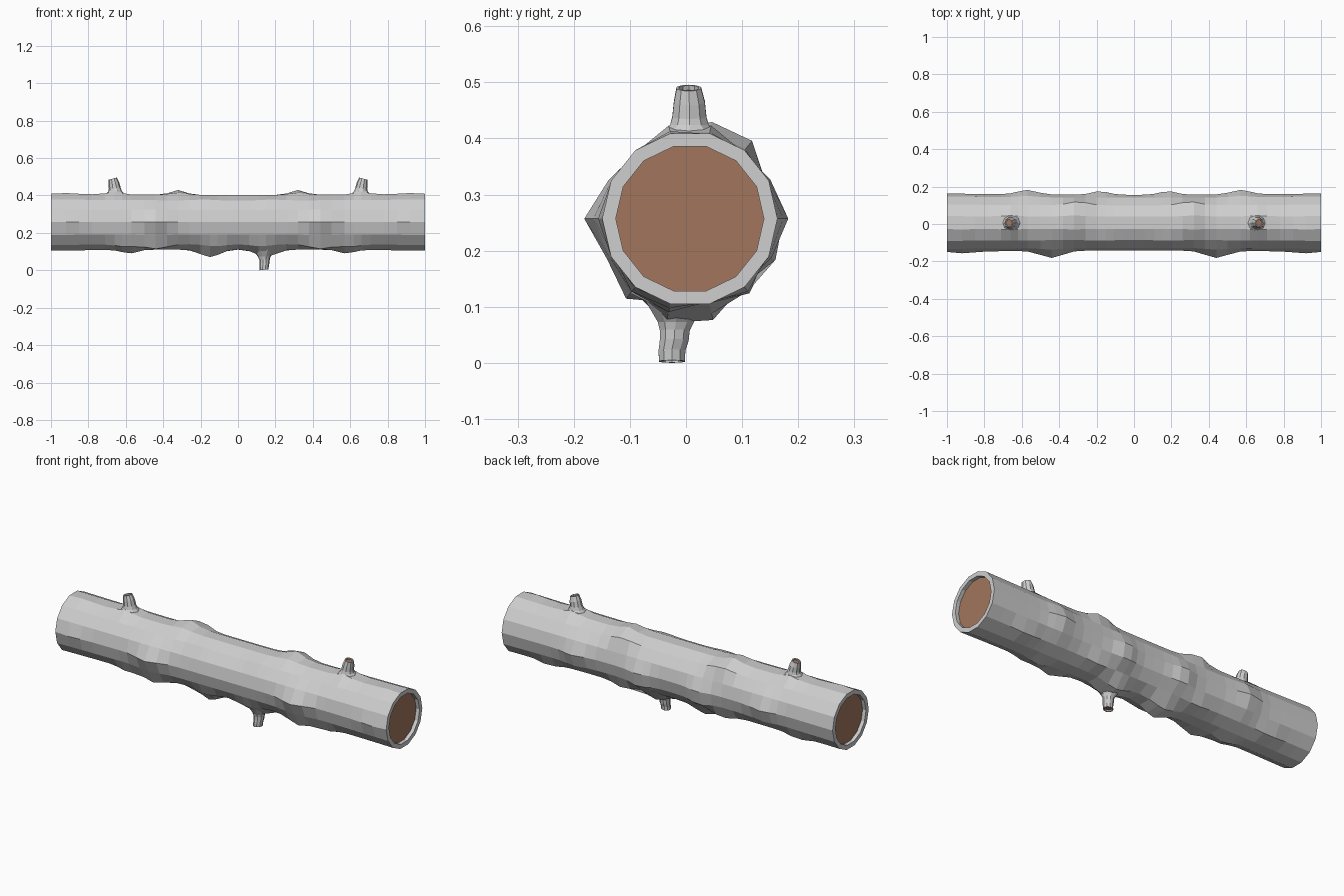
import bpy, bmesh, math
from mathutils import Vector, Matrix

if "Cube" in bpy.data.objects:
    bpy.data.objects.remove(bpy.data.objects["Cube"])


def material(name, rgb):
    m = bpy.data.materials.new(name)
    m.diffuse_color = (*rgb, 1)
    m.use_nodes = True
    m.node_tree.nodes["Principled BSDF"].inputs["Base Color"].default_value = m.diffuse_color
    return m


BARK = material("grey bark", (0.62, 0.62, 0.62))
WOOD = material("brown cut wood", (0.36, 0.18, 0.11))


def finish(bm, name):
    bmesh.ops.recalc_face_normals(bm, faces=bm.faces)
    me = bpy.data.meshes.new(name)
    bm.to_mesh(me)
    bm.free()
    me.materials.append(BARK)
    me.materials.append(WOOD)
    ob = bpy.data.objects.new(name, me)
    bpy.context.collection.objects.link(ob)
    return ob


def skin(bm, rings):
    """Join vertex rings with quads."""
    for a, b in zip(rings, rings[1:]):
        for i in range(len(a)):
            j = (i + 1) % len(a)
            bm.faces.new((a[i], a[j], b[j], b[i]))


def cut_end(bm, ring, rim, depth, axis):
    """Flat rim with a recessed brown disc."""
    c = sum((v.co for v in ring), Vector()) / len(ring)
    lip = [bm.verts.new(c + (v.co - c) * rim) for v in ring]
    floor = [bm.verts.new(v.co - axis * depth) for v in lip]
    skin(bm, [ring, lip, floor])
    bm.faces.new(floor).material_index = 1


# Log trunk: 14 sides, knots mirrored in x
SIDES, CY, CZ = 14, 0.007, 0.257
# (side index, |x|, height, half width)
KNOTS = [(7, .44, .038, .10), (0, .57, .024, .09), (0, .18, .019, .08),
         (2, .30, .030, .09), (3, .32, .027, .07), (4, .32, .012, .08),
         (3, .66, .018, .06), (4, .66, .018, .06), (4, .90, .006, .06),
         (9, .44, .032, .10), (9, .60, .016, .08), (10, .58, .020, .07),
         (10, .15, .042, .09), (11, .15, .036, .10), (9, .12, .015, .10),
         (12, .30, .022, .09), (13, .18, .022, .08), (12, .75, .016, .08),
         (8, .44, .014, .10), (6, .44, .010, .09), (7, .90, .010, .07),
         (5, .18, .006, .08), (13, .57, .010, .08), (1, .57, .008, .08)]
half = [0, .06, .11, .15, .20, .26, .32, .38, .44, .50, .57, .62, .66, .71, .78, .85, .92, 1]
stations = [-x for x in half[:0:-1]] + half


def radius(k, x):
    r = 0.149 + 0.007 * min(1, abs(x)) ** 2
    for s, px, h, w in KNOTS:
        if s == k:
            r += h * math.exp(-((abs(x) - px) / w) ** 2 * 1.6)
    return r


bm = bmesh.new()
rings = []
for x in stations:
    ring = []
    for k in range(SIDES):
        a, r = 2 * math.pi * k / SIDES, radius(k, x)
        ring.append(bm.verts.new((x, CY + r * math.cos(a), CZ + r * math.sin(a))))
    rings.append(ring)
skin(bm, rings)
cut_end(bm, rings[0], 0.845, 0.02, Vector((-1, 0, 0)))
cut_end(bm, rings[-1], 0.845, 0.02, Vector((1, 0, 0)))
finish(bm, "log_trunk")


# Cut twigs: ring list of (centre, radius, tilt about y)
def twig(name, path, sides=10):
    bm = bmesh.new()
    rings = []
    for c, r, tilt in path:
        rot = Matrix.Rotation(tilt, 3, 'Y')
        rings.append([bm.verts.new(Vector(c) + rot @ Vector(
            (r * math.cos(2 * math.pi * i / sides), r * math.sin(2 * math.pi * i / sides), 0)))
            for i in range(sides)])
    skin(bm, rings)
    up = 1 if path[-1][0][2] > path[0][0][2] else -1
    axis = Matrix.Rotation(path[-1][2], 3, 'Y') @ Vector((0, 0, up))
    cut_end(bm, rings[-1], 0.78, 0.008, axis)
    return finish(bm, name)


for s, side in ((-1, "left"), (1, "right")):
    twig("top_twig_" + side, [((s * .655, .005, .395), .062, 0), ((s * .657, .006, .424), .036, 0),
                              ((s * .659, .006, .438), .032, s * .1), ((s * .664, .006, .465), .029, s * .2),
                              ((s * .670, .005, .490), .023, s * .25)])
twig("bottom_twig", [((.14, -.015, .11), .06, 0), ((.14, -.018, .073), .034, 0),
                     ((.142, -.020, .058), .028, -.05), ((.142, -.021, .040), .027, -.1),
                     ((.140, -.025, .022), .025, -.1), ((.139, -.025, .0025), .0245, -.1)])
